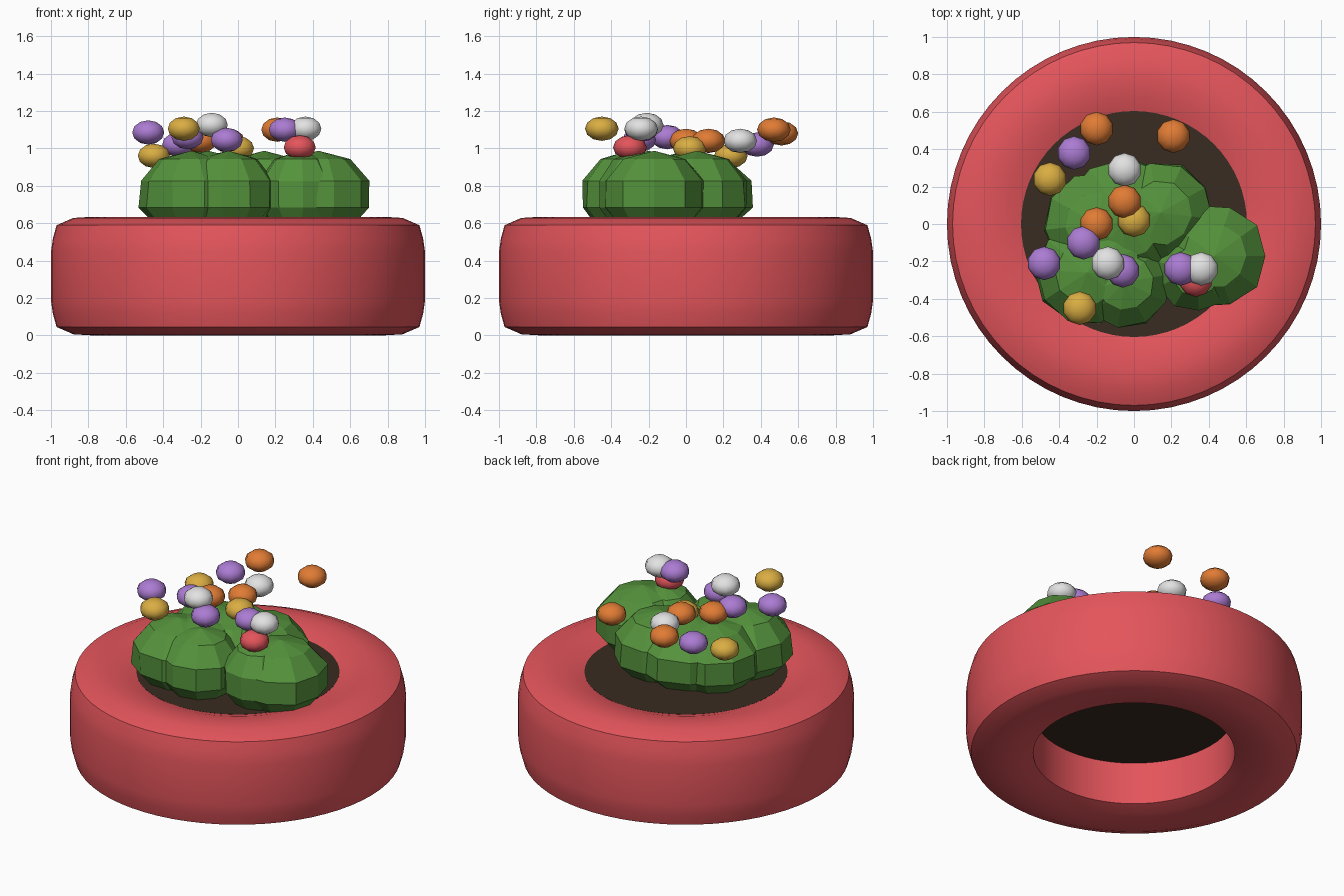
import bpy, bmesh, math, random
from mathutils import Matrix

random.seed(4)
cube = bpy.data.objects.get("Cube")
if cube:
    bpy.data.objects.remove(cube, do_unlink=True)


def material(name, rgb):
    m = bpy.data.materials.new(name)
    m.use_nodes = True
    m.diffuse_color = (*rgb, 1)
    m.node_tree.nodes["Principled BSDF"].inputs["Base Color"].default_value = (*rgb, 1)
    return m


RED = material("coral red", (0.77, 0.09, 0.105))
GREEN = material("leaf green", (0.09, 0.29, 0.045))
SOIL = material("dark soil", (0.042, 0.025, 0.015))
ORANGE = material("orange", (0.75, 0.20, 0.035))
GOLD = material("gold", (0.70, 0.42, 0.055))
PURPLE = material("lilac", (0.41, 0.20, 0.65))
WHITE = material("off white", (0.76, 0.76, 0.76))


def finish(name, bm, mat, smooth=None):
    bmesh.ops.recalc_face_normals(bm, faces=bm.faces)
    mesh = bpy.data.meshes.new(name)
    bm.to_mesh(mesh)
    bm.free()
    mesh.materials.append(mat)
    ob = bpy.data.objects.new(name, mesh)
    bpy.context.collection.objects.link(ob)
    if smooth:
        bpy.ops.object.select_all(action='DESELECT')
        ob.select_set(True)
        bpy.context.view_layer.objects.active = ob
        bpy.ops.object.shade_smooth_by_angle(angle=math.radians(smooth))
    return ob


def lathe(name, profile, mat, smooth, closed, steps=64):
    bm = bmesh.new()
    verts = [bm.verts.new((r, 0, z)) for r, z in profile]
    ends = verts[1:] + verts[:1] if closed else verts[1:]
    edges = [bm.edges.new(pair) for pair in zip(verts, ends)]
    bmesh.ops.spin(bm, geom=verts + edges, cent=(0, 0, 0), axis=(0, 0, 1),
                   angle=math.tau, steps=steps)
    bmesh.ops.remove_doubles(bm, verts=bm.verts, dist=0.0005)
    return finish(name, bm, mat, smooth)


def ball(name, loc, radius, height, mat, segments, rings, turn=0, jitter=0, smooth=None):
    bm = bmesh.new()
    bmesh.ops.create_uvsphere(bm, u_segments=segments, v_segments=rings, radius=1)
    for v in bm.verts:
        k = 1 + random.uniform(-jitter, jitter)
        v.co.x *= k
        v.co.y *= k
    bmesh.ops.transform(bm, verts=bm.verts, matrix=Matrix.Translation(loc)
                        @ Matrix.Rotation(turn, 4, 'Z')
                        @ Matrix.Diagonal((radius, radius, height, 1)))
    return finish(name, bm, mat, smooth)


# Tyre planter: half profile mirrored about its mid height
MID = 0.317
half = [(0.60, 0.28), (0.68, 0.305), (0.78, 0.317), (0.88, 0.311),
        (0.97, 0.272), (0.99, 0.20), (1.0, 0.13)]
profile = [(r, MID + h) for r, h in half] + [(r, MID - h) for r, h in reversed(half)]
lathe("tyre_planter", profile, RED, 25, True)

# Soil plug filling the upper part of the hole
lathe("soil", [(0, 0.315), (0.604, 0.315), (0.604, 0.599), (0, 0.599)], SOIL, 30, False)

# Leafy mounds: right, front and back clumps of overlapping lobes
mounds = [(0.43, -0.17, 0.29), (0.33, -0.25, 0.23),
          (-0.05, -0.31, 0.26), (-0.25, -0.26, 0.29), (-0.16, -0.20, 0.31),
          (-0.20, 0.0, 0.29), (0.14, 0.06, 0.29), (-0.05, 0.02, 0.345)]
for i, (x, y, r) in enumerate(mounds):
    ball(f"bush_{i + 1}", (x, y, 0.755), r, 0.232, GREEN, 10, 5, 0.31 + i * 0.4, 0.03)

# Blossoms above the leaves
blossoms = {
    "orange": (ORANGE, [(-0.2, 0.51, 1.08), (0.21, 0.47, 1.1), (-0.05, 0.12, 1.04), (-0.2, 0, 1.04)]),
    "gold": (GOLD, [(-0.45, 0.24, 0.96), (0, 0.02, 1.0), (-0.29, -0.45, 1.105)]),
    "lilac": (PURPLE, [(-0.32, 0.38, 1.02), (-0.27, -0.1, 1.06), (-0.48, -0.21, 1.085),
                       (-0.06, -0.25, 1.045), (0.25, -0.24, 1.1)]),
    "white": (WHITE, [(-0.05, 0.29, 1.04), (-0.14, -0.21, 1.125), (0.36, -0.24, 1.105)]),
    "red": (RED, [(0.33, -0.3, 1.005)]),
}
for colour, (mat, spots) in blossoms.items():
    for i, spot in enumerate(spots):
        ball(f"{colour}_blossom_{i + 1}", spot, 0.09, 0.065, mat, 10, 6, smooth=60)
